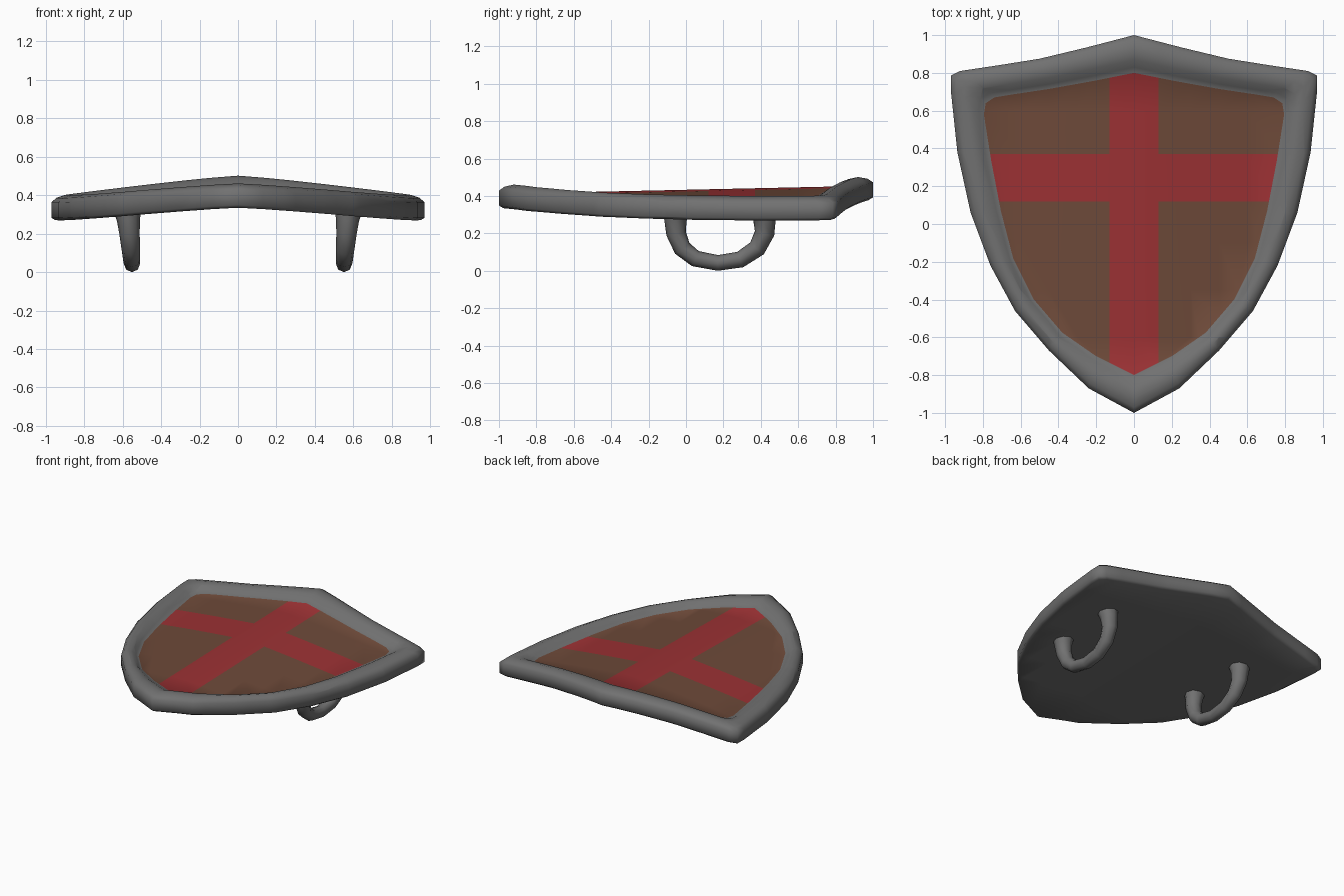
import bpy, bmesh
from mathutils import Vector

if "Cube" in bpy.data.objects:
    bpy.data.objects.remove(bpy.data.objects["Cube"])


def material(name, rgb):
    m = bpy.data.materials.new(name)
    m.diffuse_color = (*rgb, 1)
    m.use_nodes = True
    m.node_tree.nodes["Principled BSDF"].inputs["Base Color"].default_value = m.diffuse_color
    return m


steel = material("grey steel", (0.165, 0.165, 0.165))
wood = material("brown wood", (0.155, 0.068, 0.041))
red = material("red paint", (0.33, 0.031, 0.034))

# Right half of the shield outline and of the painted panel, top to tip
OUTER = [(0, 1), (.25, .935), (.5, .875), (.72, .84), (.92, .81), (.97, .785),
         (.97, .71), (.935, .38), (.865, .06), (.76, -.22), (.63, -.46),
         (.45, -.67), (.24, -.87), (0, -1)]
INNER = [(0, .8), (.2, .76), (.45, .715), (.65, .685), (.74, .67), (.785, .64),
         (.795, .58), (.755, .33), (.705, .07), (.64, -.18), (.53, -.4),
         (.38, -.575), (.2, -.7), (0, -.8)]
# Rim cross-section: (blend from outer to inner, height)
SECTION = [(.12, -.055), (0, -.04), (0, .04), (.15, .06), (.4, .07),
           (.65, .06), (.85, .037), (1, .022)]


def closed(half):
    return [Vector(p) for p in half] + [Vector((-x, y)) for x, y in half[-2:0:-1]]


def bow(x, y):
    # Curved middle surface of the shield
    return 0.411 + 0.022 * y - (0.104 + 0.006 * y) * abs(x) ** 1.2


# Shield body: rim rings, painted front and plain back
bm = bmesh.new()
outer, inner = closed(OUTER), closed(INNER)
rings = []
for t, h in SECTION:
    rings.append([bm.verts.new((*a.lerp(b, t), h)) for a, b in zip(outer, inner)])
n = len(outer)
for lo, hi in zip(rings, rings[1:]):
    for i in range(n):
        j = (i + 1) % n
        bm.faces.new((lo[i], lo[j], hi[j], hi[i]))
bm.faces.new(rings[0])
bm.faces.new(rings[-1]).material_index = 1

# Cut along the cross edges and a few more lines so the faces can bend
cuts = [((x, 0, 0), (1, 0, 0)) for x in (-.8, -.6, -.45, -.3, -.13, 0, .13, .3, .45, .6, .8)]
cuts += [((0, y, 0), (0, 1, 0)) for y in (-.6, -.35, -.1, .12, .37, .6)]
for co, no in cuts:
    bmesh.ops.bisect_plane(bm, geom=bm.verts[:] + bm.edges[:] + bm.faces[:],
                           dist=1e-5, plane_co=co, plane_no=no)
for f in bm.faces:
    c = f.calc_center_median()
    if f.material_index == 1 and (abs(c.x) < .13 or .12 < c.y < .37):
        f.material_index = 2
bmesh.ops.recalc_face_normals(bm, faces=bm.faces[:])
for v in bm.verts:
    v.co.z += bow(v.co.x, v.co.y)
me = bpy.data.meshes.new("shield_body")
bm.to_mesh(me)
bm.free()
for m in (steel, wood, red):
    me.materials.append(m)
shield = bpy.data.objects.new("shield_body", me)
bpy.context.collection.objects.link(shield)

# Handles: tubes (y, z, radius) that flare where they meet the back
PATH = [(-.05, .335, .075), (-.056, .27, .06), (-.053, .2, .053), (-.02, .12, .048),
        (.05, .065, .044), (.17, .042, .042), (.29, .06, .044), (.38, .12, .048),
        (.42, .2, .053), (.42, .27, .06), (.41, .335, .075)]


def handle(name, side):
    cu = bpy.data.curves.new(name, 'CURVE')
    cu.dimensions = '3D'
    cu.bevel_depth = 1
    cu.bevel_resolution = 2
    cu.use_fill_caps = True
    sp = cu.splines.new('POLY')
    sp.points.add(len(PATH) - 1)
    for p, (y, z, r) in zip(sp.points, PATH):
        p.co = (side * (.548 + .08 * z), y, z, 1)
        p.radius = r
    cu.materials.append(steel)
    ob = bpy.data.objects.new(name, cu)
    bpy.context.collection.objects.link(ob)
    return ob


parts = [shield, handle("left_handle", -1), handle("right_handle", 1)]

# Turn the tubes into meshes and shade everything smooth
for ob in parts:
    bpy.ops.object.select_all(action='DESELECT')
    ob.select_set(True)
    bpy.context.view_layer.objects.active = ob
    if ob.type == 'CURVE':
        bpy.ops.object.convert(target='MESH')
    bpy.ops.object.shade_smooth_by_angle(angle=1.1)
